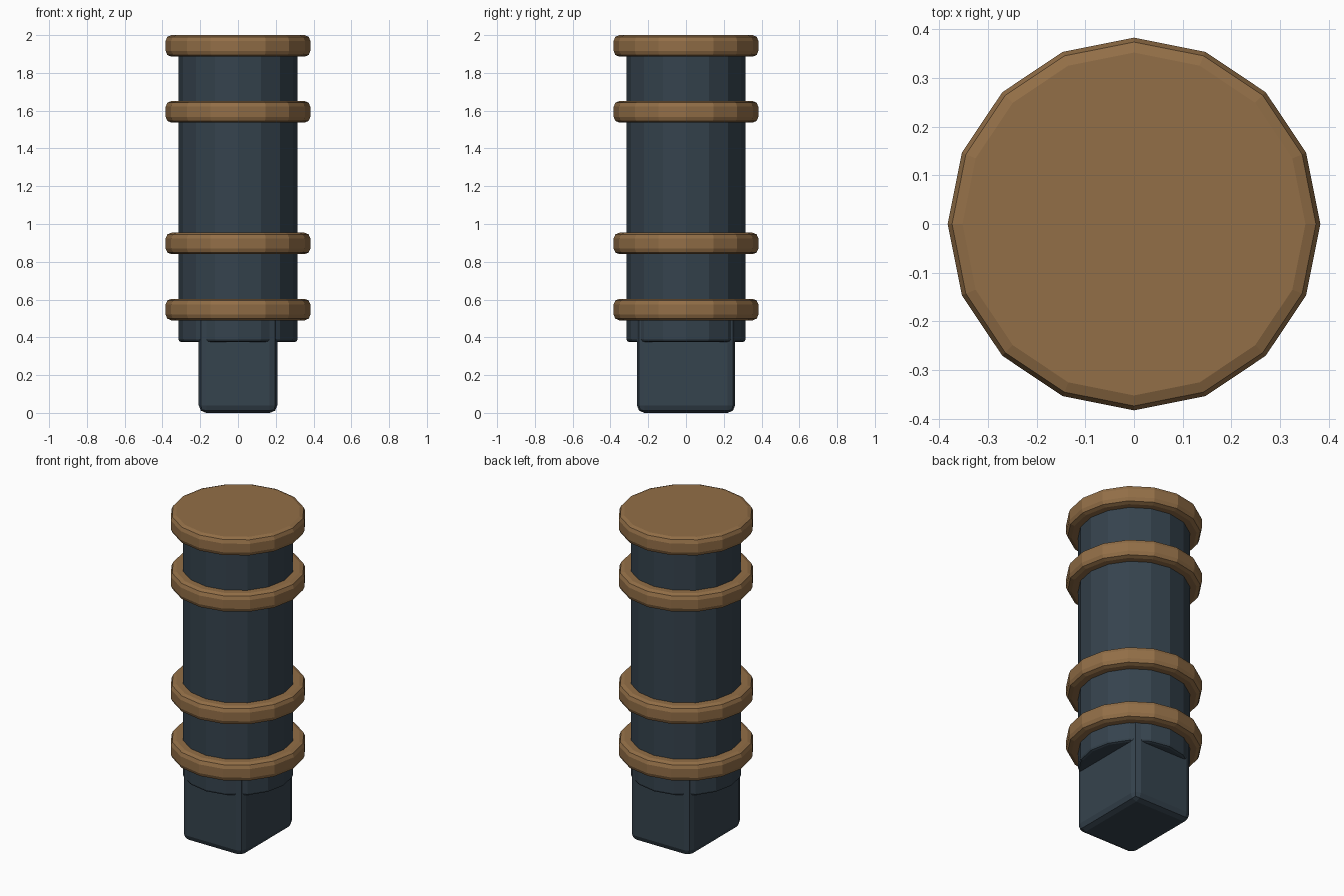
import bpy
import bmesh
from math import cos, sin, tau

cube = bpy.data.objects.get("Cube")
if cube:
    bpy.data.objects.remove(cube, do_unlink=True)

SIDES = 16


def make_material(name, rgb):
    mat = bpy.data.materials.new(name)
    mat.use_nodes = True
    color = (*rgb, 1.0)
    mat.diffuse_color = color
    mat.node_tree.nodes["Principled BSDF"].inputs["Base Color"].default_value = color
    return mat


brown = make_material("warm brown", (0.29, 0.158, 0.063))
slate = make_material("dark slate", (0.036, 0.056, 0.075))


def add_prism(name, outline, bottom, top, bevel, mat):
    """Extrude an outline between two heights and round its edges."""
    bm = bmesh.new()
    face = bm.faces.new([bm.verts.new((x, y, bottom)) for x, y in outline])
    result = bmesh.ops.extrude_face_region(bm, geom=[face])
    raised = [v for v in result["geom"] if isinstance(v, bmesh.types.BMVert)]
    bmesh.ops.translate(bm, verts=raised, vec=(0, 0, top - bottom))
    bmesh.ops.recalc_face_normals(bm, faces=bm.faces)
    mesh = bpy.data.meshes.new(name)
    bm.to_mesh(mesh)
    bm.free()
    mesh.materials.append(mat)
    obj = bpy.data.objects.new(name, mesh)
    bpy.context.collection.objects.link(obj)
    mod = obj.modifiers.new("rounded edges", "BEVEL")
    mod.width = bevel
    mod.segments = 2
    mod.limit_method = "ANGLE"
    mod.angle_limit = 0.6
    return obj


def circle(radius):
    return [(radius * cos(tau * i / SIDES), radius * sin(tau * i / SIDES))
            for i in range(SIDES)]


# Main shaft
add_prism("shaft", circle(0.315), 0.375, 1.95, 0.015, slate)

# Collars, the highest one capping the shaft
collars = {"lower_collar": 0.49, "middle_collar": 0.84,
           "upper_collar": 1.537, "top_cap": 1.886}
for name, base in collars.items():
    add_prism(name, circle(0.383), base, base + 0.114, 0.03, brown)

# Rectangular tang under the shaft
w, d = 0.208, 0.26
add_prism("tang", [(-w, -d), (w, -d), (w, d), (-w, d)], 0, 0.53, 0.04, slate)
